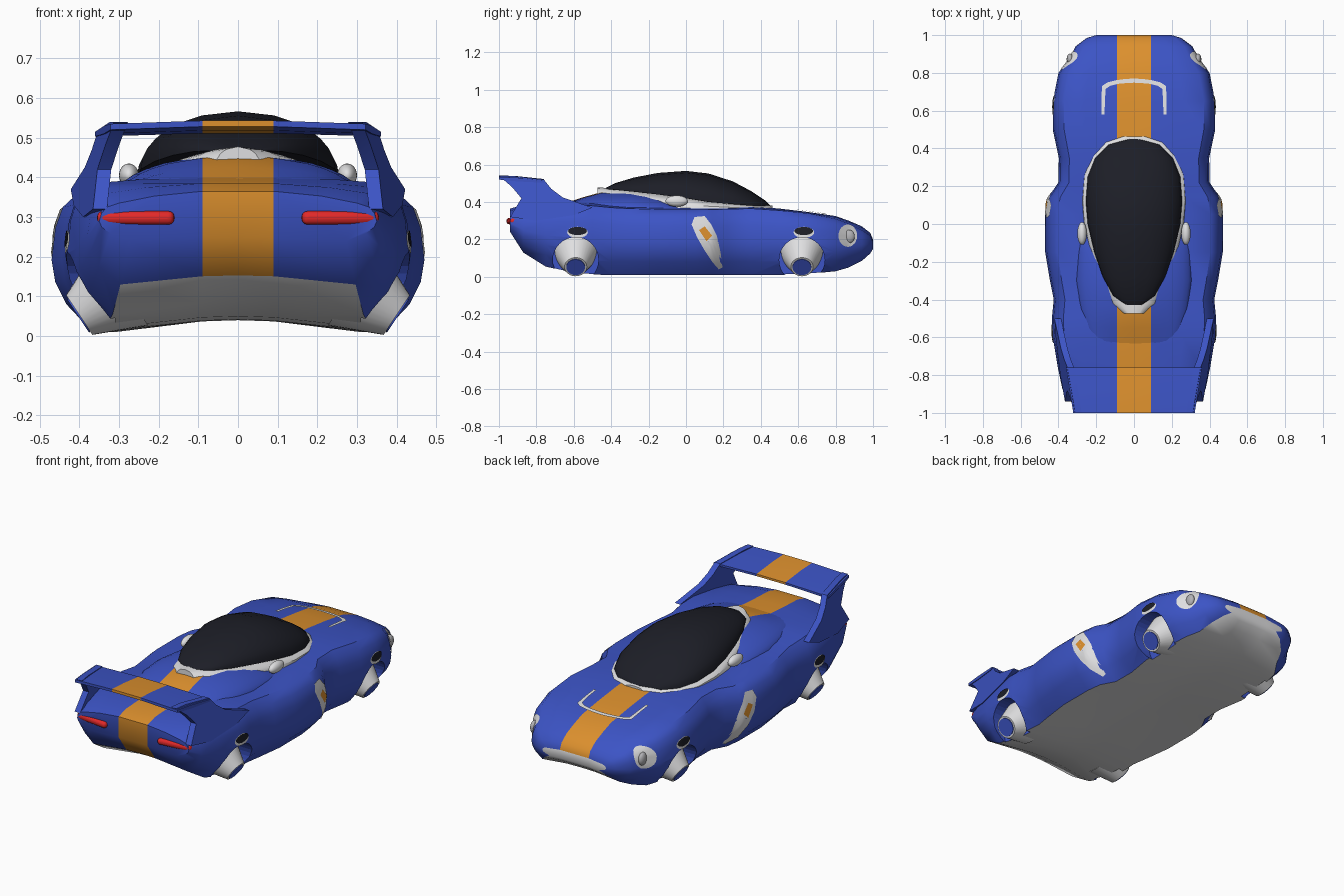
import bpy, bmesh, math
from mathutils import Vector
from mathutils.bvhtree import BVHTree

cube = bpy.data.objects.get("Cube")
if cube:
    bpy.data.objects.remove(cube)


def material(name, *rgb):
    m = bpy.data.materials.new(name)
    m.use_nodes = True
    m.diffuse_color = (*rgb, 1)
    m.node_tree.nodes["Principled BSDF"].inputs["Base Color"].default_value = (*rgb, 1)
    return m


BLUE = material("blue_paint", .045, .088, .56)
ORANGE = material("orange_stripe", .72, .28, .027)
WHITE = material("white_trim", .74, .74, .75)
BLACK = material("black_glass", .012, .013, .02)
RED = material("red_light", .75, .022, .022)
GREY = material("grey_lens", .45, .45, .47)
STRIPE = .09


def finish(name, bm, mats, angle=40, recalc=True):
    if recalc:
        bmesh.ops.recalc_face_normals(bm, faces=bm.faces)
    me = bpy.data.meshes.new(name)
    bm.to_mesh(me)
    bm.free()
    for m in mats:
        me.materials.append(m)
    ob = bpy.data.objects.new(name, me)
    bpy.context.collection.objects.link(ob)
    bpy.ops.object.select_all(action='DESELECT')
    ob.select_set(True)
    bpy.context.view_layer.objects.active = ob
    bpy.ops.object.shade_smooth_by_angle(angle=math.radians(angle))
    return ob


def loft(name, halves, mats, rule=lambda c, col, last: 0):
    """Skin half sections (bottom centre to top centre), mirrored in x."""
    bm = bmesh.new()
    m = len(halves[0])
    n = 2 * m - 2
    rings = []
    for h in halves:
        pts = h + [(-x, y, z) for x, y, z in h[-2:0:-1]]
        rings.append([bm.verts.new(p) for p in pts])

    def face(vs, col):
        f = bm.faces.new(vs)
        f.material_index = rule(f.calc_center_median(), col, m - 2)
    for a, b in zip(rings, rings[1:]):
        for j in range(n):
            k = (j + 1) % n
            face([a[j], a[k], b[k], b[j]], min(j, n - 1 - j))
    # end caps split along the centre stripe
    for r in (rings[0], rings[-1]):
        face([r[n - 1], r[0], r[1], r[m - 2], r[m - 1], r[m]], m - 2)
        face(r[1:m - 1], 2)
        face(r[m:n], 2)
    return finish(name, bm, mats)


# Body shell: y, half width, bottom, shoulder height, centre height
stations = [
    (-.94, .35, .24, .335, .365), (-.87, .38, .13, .36, .385), (-.75, .405, .055, .375, .39),
    (-.6, .43, .02, .385, .40), (-.5, .435, .012, .38, .40), (-.4, .425, .01, .37, .39),
    (-.3, .445, .01, .365, .38), (-.15, .47, .01, .36, .375), (.05, .47, .01, .36, .37),
    (.14, .455, .01, .36, .37), (.22, .40, .01, .362, .372), (.35, .398, .01, .365, .377),
    (.5, .43, .01, .355, .365), (.65, .43, .015, .34, .347), (.8, .40, .03, .31, .325),
    (.87, .345, .05, .285, .30), (.94, .31, .085, .25, .27), (.985, .25, .125, .22, .235),
    (1, .20, .15, .19, .20)]


def body_half(y, w, zb, zs, zc):
    h = zs - zb
    lift = min(.03, h * .1)
    side = [(.78, 0), (.92, .2), (.98, .36), (1, .52), (.98, .75), (.94, .9), (.86, 1)]
    return ([(0, y, zb + lift), (STRIPE, y, zb + lift * .9)]
            + [(w * fx, y, zb + h * fz) for fx, fz in side]
            + [(w * .6, y, zs + (zc - zs) * .6), (STRIPE, y, zc), (0, y, zc)])


def body_rule(c, col, last):
    if c.y > .995:
        return 2
    if col <= 1 and c.y > -.88:
        return 2
    return 1 if col in (0, last) else 0


body = loft("body_shell", [body_half(*s) for s in stations], [BLUE, ORANGE, WHITE], body_rule)
bm = bmesh.new()
bm.from_mesh(body.data)
surface = BVHTree.FromBMesh(bm)
bm.free()


def plate(name, rows, direction, mat, lift=.004, closed=True):
    """Thin trim laid on the body by projecting rows of points along a direction."""
    d = Vector(direction)
    bm = bmesh.new()
    grid = []
    for row in rows:
        vs = []
        for p in row:
            hit = surface.ray_cast(Vector(p) - d * 2, d)[0]
            vs.append(bm.verts.new((hit if hit else Vector(p)) - d * lift))
        grid.append(vs)
    n = len(rows[0])
    for a, b in zip(grid, grid[1:]):
        for j in range(n if closed else n - 1):
            k = (j + 1) % n
            f = bm.faces.new([a[j], a[k], b[k], b[j]])
            f.normal_update()
            if f.normal.dot(d) > 0:
                f.normal_flip()
    return finish(name, bm, [mat], recalc=False)


def side_patch(name, s, outline, mat, lift):
    cy = sum(p[0] for p in outline) / len(outline)
    cz = sum(p[1] for p in outline) / len(outline)
    rows = [[(0, cy + (y - cy) * k, cz + (z - cz) * k) for y, z in outline]
            for k in (.02, .25, .5, .75, 1)]
    return plate(name, rows, (-s, 0, 0), mat, lift)


def oval(cy, cz, ry, rz, n=24):
    return [(cy + ry * math.cos(i * math.tau / n), cz + rz * math.sin(i * math.tau / n)) for i in range(n)]


def ball(name, loc, scale, mat):
    bpy.ops.mesh.primitive_uv_sphere_add(segments=24, ring_count=12, radius=1, location=loc, scale=scale)
    ob = bpy.context.object
    ob.name = name
    ob.data.materials.append(mat)
    bpy.ops.object.shade_smooth()


# Wheel arches cut into the shell
AXLES = {"rear": -.59, "front": .62}
for y in AXLES.values():
    for s in (-1, 1):
        bpy.ops.mesh.primitive_cylinder_add(vertices=32, radius=.122, depth=.3, location=(s * .46, y, .09),
                                            rotation=(0, math.pi / 2, 0))
        cutter = bpy.context.object
        cutter.hide_render = True
        cutter.data.materials.append(BLUE)
        mod = body.modifiers.new("arch", 'BOOLEAN')
        mod.operation, mod.solver, mod.object = 'DIFFERENCE', 'EXACT', cutter
        bpy.context.view_layer.objects.active = body
        bpy.ops.object.modifier_apply(modifier=mod.name)
        bpy.data.objects.remove(cutter)


# Cabin parts: y, half width, base, top
def dome_half(y, w, b, t, power=.5):
    inner = min(STRIPE, .45 * w)
    arc = [w * f for f in (1, .98, .93, .85, .74, .6)] + [inner, 0]
    return [(0, y, b), (inner, y, b)] + [(x, y, b + (t - b) * (1 - (x / w) ** 2) ** power + .0005) for x in arc]


glass = [(-.43, .04, .467, .475), (-.38, .11, .465, .50), (-.28, .165, .455, .53), (-.15, .21, .44, .555),
         (0, .245, .42, .566), (.12, .255, .40, .552), (.25, .245, .388, .51), (.35, .205, .38, .457),
         (.42, .135, .375, .41), (.45, .04, .37, .382)]
loft("canopy_glass", [dome_half(*g) for g in glass], [BLACK])
loft("canopy_rim", [dome_half(y * 1.03 - (.03 if y < -.3 else 0), w + .022, .34, b + .01, .2)
                    for y, w, b, t in glass], [WHITE])
hump = [(-.64, .2, .385, .395), (-.55, .25, .38, .425), (-.45, .29, .36, .453),
        (-.3, .31, .35, .457), (-.15, .305, .34, .44), (-.06, .295, .34, .41), (.0, .28, .34, .365)]
loft("rear_deck_hump", [dome_half(*h) for h in hump], [BLUE, ORANGE],
     lambda c, col, last: 1 if col == last else 0)

# Rear wing with the stripe across its middle
bm = bmesh.new()
section = [(-1, .543), (-.9, .538), (-.76, .523), (-.76, .511), (-.9, .518), (-1, .528)]
cols = []
for u in (-1, -STRIPE, STRIPE, 1):
    tip = abs(u) == 1
    cols.append([bm.verts.new((u * (.36 + (y + .76) * .16) if tip else u, y, z - (.008 if tip else 0)))
                 for y, z in section])
for i, (a, b) in enumerate(zip(cols, cols[1:])):
    for j in range(6):
        k = (j + 1) % 6
        bm.faces.new([a[j], a[k], b[k], b[j]]).material_index = i % 2
bm.faces.new(cols[0])
bm.faces.new(cols[-1])
finish("rear_wing", bm, [BLUE, ORANGE], 30)

fin = [(-1, .54), (-.93, .54), (-.76, .52), (-.72, .47), (-.66, .425), (-.5, .37), (-.6, .33),
       (-.8, .30), (-.94, .32), (-.91, .37), (-.88, .42), (-.93, .48)]
scoop = [(.03, .28), (.045, .32), (.10, .325), (.135, .28), (.165, .22), (.185, .13), (.195, .05),
         (.175, .04), (.14, .08), (.1, .14), (.06, .21)]

for side, s in (("left", 1), ("right", -1)):
    # Leaning fin that carries the wing
    bm = bmesh.new()
    outer, inner = [[bm.verts.new((s * (.36 + (y + .95) * .15 - (z - .34) * .2 - t), y, z)) for y, z in fin]
                    for t in (0, .035)]
    bm.faces.new(outer)
    bm.faces.new(inner)
    for j in range(len(fin)):
        k = (j + 1) % len(fin)
        bm.faces.new([outer[j], outer[k], inner[k], inner[j]])
    finish(side + "_wing_fin", bm, [BLUE], 30)

    # Tail light bar
    bpy.ops.mesh.primitive_cube_add(size=1, location=(s * .257, -.925, .298), rotation=(0, 0, s * .12))
    lamp = bpy.context.object
    lamp.name = side + "_tail_light"
    lamp.scale = (.195, .05, .034)
    bpy.ops.object.transform_apply(location=False, rotation=False, scale=True)
    lamp.data.materials.append(RED)
    bev = lamp.modifiers.new("round", 'BEVEL')
    bev.width, bev.segments = .014, 3
    bpy.ops.object.shade_smooth_by_angle()

    # Side intake, headlight and cabin vent
    side_patch(side + "_side_intake", s, scoop, WHITE, .005)
    side_patch(side + "_intake_grille", s, [(.07, .25), (.10, .27), (.14, .22), (.11, .19)], ORANGE, .008)
    side_patch(side + "_headlight_surround", s, oval(.865, .22, .05, .06), WHITE, .005)
    spot = surface.ray_cast(Vector((s, .872, .215)), Vector((-s, 0, 0)))[0]
    ball(side + "_headlight_lens", spot, (.018, .03, .036), GREY)
    ball(side + "_cabin_vent", (s * .275, -.05, .405), (.025, .06, .03), WHITE)

    for end, y in AXLES.items():
        # Tapered wheel tilted outwards and down, with a hub disc
        axis = Vector((s * .83, 0, -.55)).normalized()
        turn = axis.to_track_quat('Z', 'Y')
        cap = Vector((s * .4, y, .053))
        for part, r1, r2, depth, mat in (("wheel", .118, .06, .13, WHITE), ("hub", .05, .05, .008, BLUE)):
            bpy.ops.mesh.primitive_cone_add(vertices=32, radius1=r1, radius2=r2, depth=depth)
            ob = bpy.context.object
            ob.name = f"{end}_{side}_{part}"
            ob.rotation_mode = 'QUATERNION'
            ob.rotation_quaternion = turn
            ob.location = cap - axis * (depth / 2) if part == "wheel" else cap
            ob.data.materials.append(mat)
            bpy.ops.object.shade_smooth_by_angle()
        # Vent above the arch
        side_patch(f"{end}_{side}_arch_trim", s, oval(y + .01, .238, .055, .03), WHITE, .004)
        side_patch(f"{end}_{side}_arch_vent", s, oval(y + .01, .245, .05, .022), BLACK, .007)

# Bonnet vent trim, a thin arch open to the windscreen
outer = [(.172, .58), (.172, .65), (.17, .73), (.14, .75), (.09, .762), (.045, .768), (0, .77)]
inner = [(.156, .58), (.154, .65), (.15, .715), (.125, .732), (.085, .742), (.04, .746), (0, .748)]
rows = [[(x, y, 0) for x, y in half] + [(-x, y, 0) for x, y in half[-2::-1]] for half in (outer, inner)]
plate("bonnet_vent_trim", rows, (0, 0, -1), WHITE, .007, closed=False)
